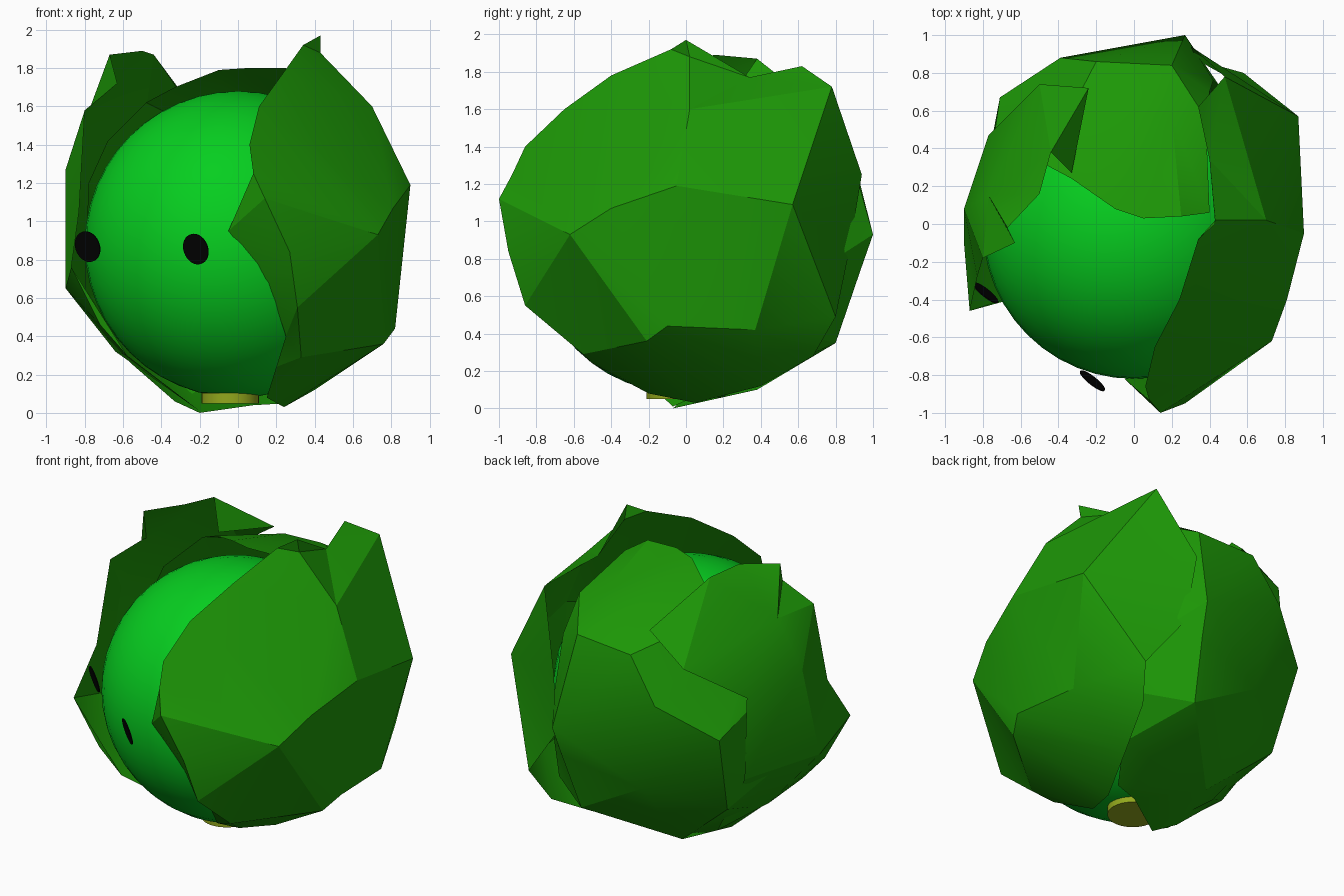
import bpy
import bmesh
import math
from mathutils import Vector
from mathutils.geometry import delaunay_2d_cdt

if "Cube" in bpy.data.objects:
    bpy.data.objects.remove(bpy.data.objects["Cube"], do_unlink=True)

HEART = Vector((0, -0.02, 0.88))


def material(name, colour):
    mat = bpy.data.materials.new(name)
    mat.use_nodes = True
    mat.diffuse_color = (*colour, 1)
    shader = mat.node_tree.nodes["Principled BSDF"]
    shader.inputs["Base Color"].default_value = (*colour, 1)
    shader.inputs["Roughness"].default_value = 1
    shader.inputs["Specular IOR Level"].default_value = 0
    return mat


leaf_green = material("leaf green", (0.012, 0.31, 0.002))
heart_green = material("bright green", (0.002, 0.62, 0.014))
stem_yellow = material("stem olive", (0.29, 0.39, 0.012))
eye_black = material("eye black", (0.001, 0.001, 0.001))


def finish(obj, name, mat, angle):
    obj.name = name
    obj.data.materials.append(mat)
    bpy.ops.object.select_all(action="DESELECT")
    obj.select_set(True)
    bpy.context.view_layer.objects.active = obj
    bpy.ops.object.shade_smooth_by_angle(angle=math.radians(angle))
    return obj


def leaf(name, axis, outline, inner):
    """Unroll the leaf around its axis, triangulate it flat, fold it back."""
    axis = Vector(axis).normalized()
    side = axis.cross(Vector((0, 0, 1))).normalized()
    up = side.cross(axis)
    points = [Vector(p) for p in outline + inner]
    flat = []
    for p in points:
        d = (p - HEART).normalized()
        flat.append(Vector((d.dot(side), d.dot(up))) / (1 + d.dot(axis)))
    count = len(outline)
    rim = [(i, (i + 1) % count) for i in range(count)]
    _, _, faces, origins, _, _ = delaunay_2d_cdt(flat, rim, [], 1, 1e-5)

    bm = bmesh.new()
    verts = [bm.verts.new(p) for p in points]
    for face in faces:
        if not all(origins[i] for i in face):
            continue
        corners = [verts[origins[i][0]] for i in face]
        a, b, c = (v.co for v in corners[:3])
        if (b - a).cross(c - a).dot(a - HEART) < 0:
            corners.reverse()
        bm.faces.new(corners)
    mesh = bpy.data.meshes.new(name)
    bm.to_mesh(mesh)
    bm.free()
    obj = bpy.data.objects.new(name, mesh)
    bpy.context.collection.objects.link(obj)
    return finish(obj, name, leaf_green, 22)


# Round heart
bpy.ops.mesh.primitive_uv_sphere_add(segments=48, ring_count=24, radius=0.8, location=HEART)
finish(bpy.context.object, "heart", heart_green, 60)

# Stem stub
bpy.ops.mesh.primitive_cylinder_add(vertices=32, radius=0.15, depth=0.055, location=(-0.04, -0.06, 0.077))
finish(bpy.context.object, "stem", stem_yellow, 40)

# Flat eye discs, tipped slightly downwards
for name, spot in (("left_eye", (-0.22, -0.83, 0.855)), ("right_eye", (-0.785, -0.365, 0.868))):
    bpy.ops.mesh.primitive_cylinder_add(vertices=32, radius=0.082, depth=0.006, location=spot)
    eye = bpy.context.object
    eye.rotation_euler = Vector((-0.6, -0.75, -0.24)).to_track_quat("Z", "Y").to_euler()
    finish(eye, name, eye_black, 40)

# Big leaf wrapping the left side
leaf("left_leaf", (1, 0, 0),
     [(0.15, -0.2, 0.08), (0.2, -0.5, 0.24), (0.25, -0.64, 0.4), (0.16, -0.78, 0.68),
      (-0.05, -0.82, 0.95), (0.08, -0.93, 1.25), (0.06, -0.86, 1.4),
      (0.11, -0.65, 1.6), (0.24, -0.4, 1.78), (0.34, -0.08, 1.92),
      (0.43, 0, 1.97), (0.4, 0.34, 1.77), (0.34, 0.62, 1.83),
      (0.48, 0.78, 1.72), (0.3, 0.94, 1.25), (0.33, 0.87, 0.83),
      (0.58, 0.8, 0.49), (0.5, 0.68, 0.28), (0.4, 0.4, 0.12), (0.24, 0.05, 0.03)],
     [(0.14, -1, 1.12), (0.27, -0.95, 0.84), (0.31, -0.86, 0.55),
      (0.73, -0.62, 0.93), (0.81, -0.4, 1.07), (0.9, -0.05, 1.19),
      (0.87, 0.57, 1.09), (0.82, -0.1, 0.44), (0.78, 0.37, 0.42),
      (0.7, 0.02, 1.6), (0.43, 0.02, 1.88), (0.76, -0.21, 0.36), (0.33, -0.55, 0.29)])

# Leaf on the right side, with a raised crest lapping over the back
leaf("right_leaf", (-1, 0, 0),
     [(-0.2, -0.07, 0.01), (-0.58, -0.38, 0.3), (-0.87, -0.46, 0.76),
      (-0.83, -0.28, 1.05), (-0.8, -0.18, 1.58), (-0.63, -0.1, 1.72),
      (-0.67, -0.02, 1.87), (-0.5, 0.16, 1.89), (-0.44, 0.38, 1.87),
      (-0.33, 0.27, 1.71), (-0.24, 0.72, 1.6), (-0.5, 0.74, 1.42),
      (-0.77, 0.47, 1.2), (-0.74, 0.45, 0.65), (-0.4, 0.25, 0.15)],
     [(-0.9, 0.08, 1.27), (-0.9, -0.1, 0.65), (-0.77, 0.15, 1.6),
      (-0.64, 0.05, 0.32), (-0.72, -0.41, 0.46)])

# Broad leaf covering the back and arching over the crown
leaf("back_leaf", (-0.2, 1, 0),
     [(0.4, 0.06, 1.7), (0.25, 0.04, 1.8), (0.05, 0.03, 1.8), (-0.1, 0.08, 1.79),
      (-0.33, 0.24, 1.7), (-0.48, 0.32, 1.62), (-0.68, 0.2, 1.42), (-0.78, 0.2, 1.2),
      (-0.8, 0.2, 0.65), (-0.56, 0, 0.26), (-0.33, 0, 0.06), (-0.2, -0.07, 0),
      (0.08, 0.1, 0.04), (0.25, 0.15, 0.05), (0.42, 0.4, 0.17), (0.5, 0.6, 0.4),
      (0.46, 0.72, 0.75), (0.42, 0.76, 1.05), (0.4, 0.7, 1.4), (0.38, 0.56, 1.62)],
     [(-0.06, 0.57, 1.66), (0.2, 0.57, 1.67), (-0.71, 0.67, 0.98), (-0.39, 0.88, 1.2),
      (-0.2, 0.86, 1.48), (0.2, 0.84, 1.5), (0.27, 1, 0.93), (0.25, 0.93, 0.73),
      (0.2, 0.8, 0.35), (-0.65, 0.5, 0.45), (-0.25, 0.82, 0.6), (-0.24, 0.38, 0.1)])
